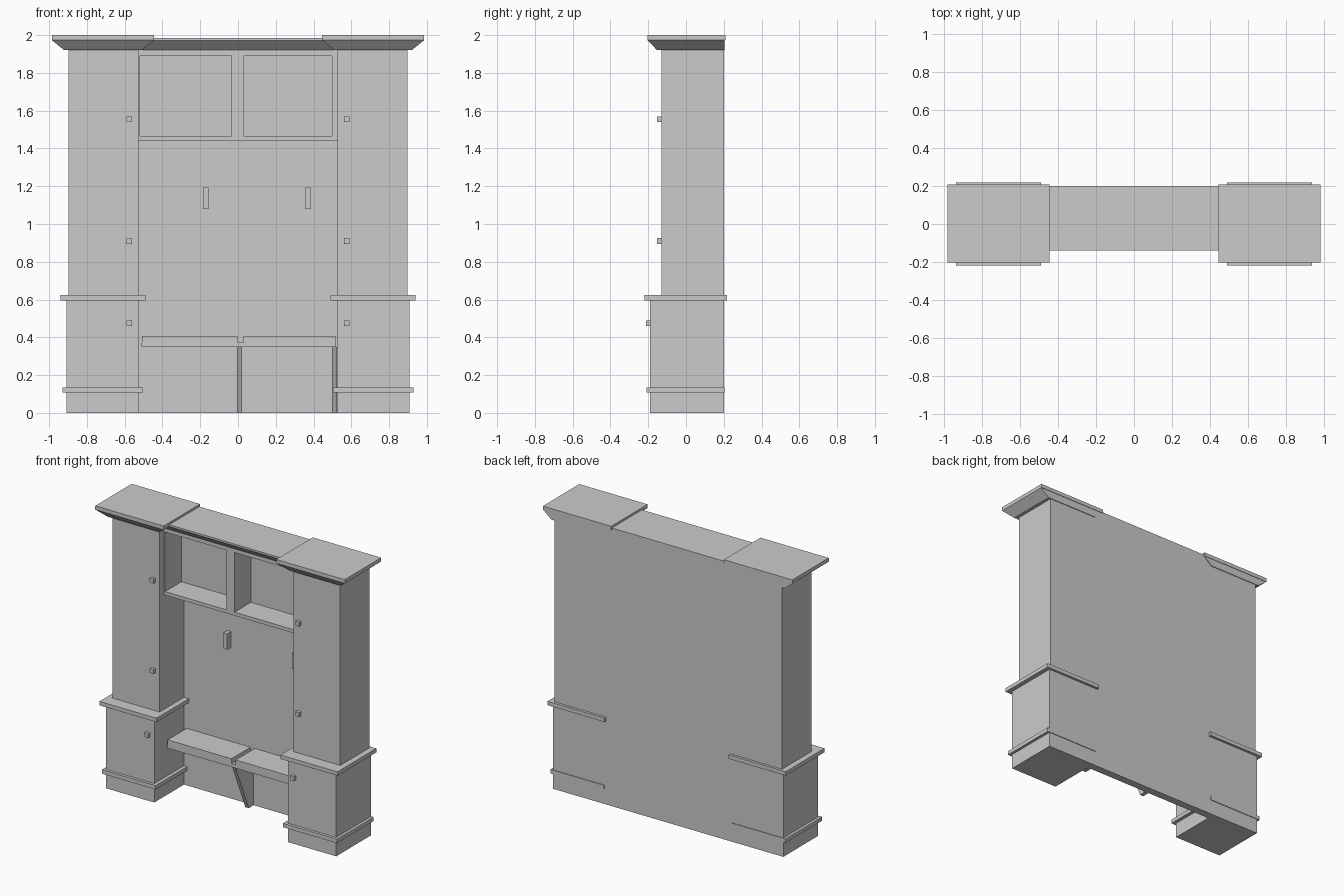
import bpy
import bmesh

old = bpy.data.objects.get("Cube")
if old:
    bpy.data.objects.remove(old, do_unlink=True)

grey = bpy.data.materials.new("plain grey")
grey.use_nodes = True
grey.diffuse_color = (0.6, 0.6, 0.6, 1)
grey.node_tree.nodes["Principled BSDF"].inputs["Base Color"].default_value = grey.diffuse_color


def block(name, x, y, z, top_x=None, top_y=None):
    """Box between ranges; the top rectangle may differ from the bottom one."""
    bm = bmesh.new()
    rings = []
    for (x0, x1), (y0, y1), h in ((x, y, z[0]), (top_x or x, top_y or y, z[1])):
        corners = ((x0, y0), (x1, y0), (x1, y1), (x0, y1))
        rings.append([bm.verts.new((a, b, h)) for a, b in corners])
    low, high = rings
    bm.faces.new(low[::-1])
    bm.faces.new(high)
    for i in range(4):
        j = (i + 1) % 4
        bm.faces.new((low[i], low[j], high[j], high[i]))
    bmesh.ops.recalc_face_normals(bm, faces=bm.faces)
    mesh = bpy.data.meshes.new(name)
    bm.to_mesh(mesh)
    bm.free()
    mesh.materials.append(grey)
    obj = bpy.data.objects.new(name, mesh)
    bpy.context.collection.objects.link(obj)
    return obj


# Two side towers, mirrored
for side, s in (("left", 1), ("right", -1)):
    def span(inner, outer):
        return tuple(sorted((s * inner, s * outer)))

    block(side + "_tower_base", span(0.528, 0.908), (-0.19, 0.2), (0, 0.61))
    block(side + "_tower_upper", span(0.528, 0.898), (-0.13, 0.2), (0.61, 1.93))
    block(side + "_plinth_band", span(0.503, 0.928), (-0.21, 0.205), (0.107, 0.135))
    block(side + "_waist_band", span(0.49, 0.94), (-0.22, 0.218), (0.595, 0.623))
    # Flared crown under a flat slab
    block(side + "_crown_flare", span(0.51, 0.92), (-0.153, 0.205), (1.92, 1.973),
          span(0.445, 0.985), (-0.203, 0.205))
    block(side + "_crown_slab", span(0.445, 0.985), (-0.203, 0.208), (1.973, 2.0))
    # Square door knobs
    for level, height, face in (("low", 0.475, -0.19), ("middle", 0.91, -0.13), ("high", 1.555, -0.13)):
        block(f"{side}_{level}_knob", span(0.56, 0.59), (face - 0.023, face + 0.01),
              (height - 0.015, height + 0.015))

# Back board and centre crown
inside = (-0.53, 0.528)
block("back_board", inside, (0.145, 0.2), (0, 1.93))
block("centre_crown_flare", inside, (-0.085, 0.2), (1.92, 1.972), inside, (-0.14, 0.2))
block("centre_crown_slab", inside, (-0.14, 0.2), (1.972, 1.985))

# Upper cabinet with two open compartments
depth = (-0.08, 0.15)
block("cabinet_floor", inside, depth, (1.44, 1.465))
block("cabinet_roof", inside, depth, (1.89, 1.925))
for name, x in (("right_side", (-0.53, -0.52)), ("divider", (-0.035, 0.028)), ("left_side", (0.497, 0.528))):
    block("cabinet_" + name, x, depth, (1.465, 1.89))
block("cabinet_back", inside, (0.105, 0.15), (1.465, 1.89))

# Upright pulls on the back board
for name, x in (("right", -0.17), ("left", 0.37)):
    block(name + "_pull", (x - 0.015, x + 0.015), (0.1, 0.15), (1.08, 1.192))

# Bench shelf, two seat pads and tapered brackets
block("bench_shelf", (-0.512, 0.52), (-0.07, 0.15), (0.348, 0.372))
block("right_seat_pad", (-0.507, -0.003), (-0.07, 0.15), (0.372, 0.407))
block("left_seat_pad", (0.03, 0.517), (-0.07, 0.15), (0.372, 0.407))
for name, x in (("middle", (-0.005, 0.022)), ("end", (0.498, 0.525))):
    block(name + "_bracket", x, (0.09, 0.15), (0, 0.348), x, (-0.06, 0.15))
